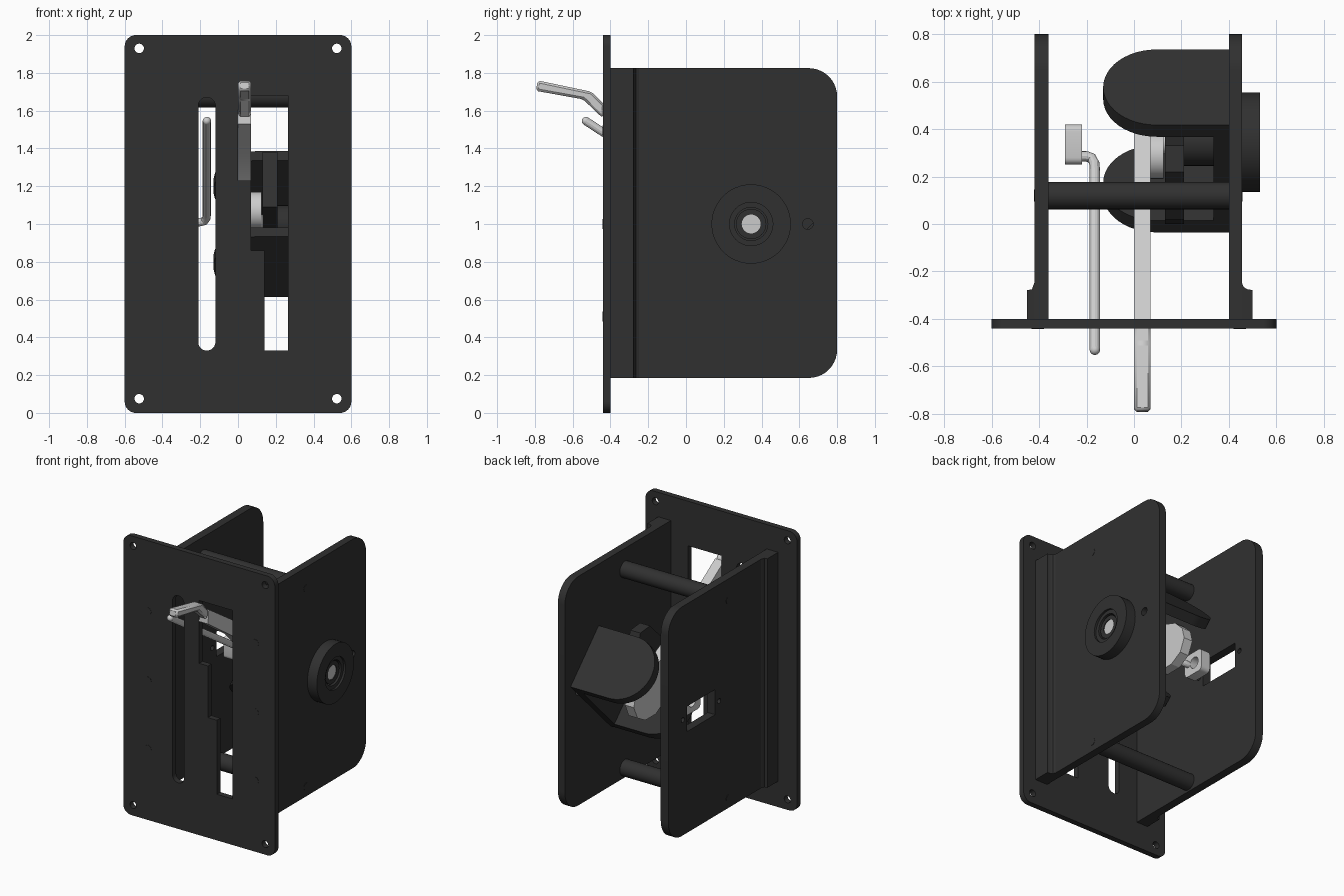
import bpy, bmesh
from math import sin, cos, pi
from mathutils import Matrix, Vector

if "Cube" in bpy.data.objects:
    bpy.data.objects.remove(bpy.data.objects["Cube"])


def material(name, v):
    m = bpy.data.materials.new(name)
    m.diffuse_color = (v, v, v, 1)
    m.use_nodes = True
    m.node_tree.nodes["Principled BSDF"].inputs["Base Color"].default_value = m.diffuse_color
    return m


DARK, LIGHT = material("dark_metal", 0.03), material("bare_metal", 0.55)

# Frames map (u, v, depth) to world space
FRAMES = {
    "y": Matrix(((1, 0, 0, 0), (0, 0, 1, 0), (0, 1, 0, 0), (0, 0, 0, 1))),
    "x": Matrix(((0, 0, 1, 0), (1, 0, 0, 0), (0, 1, 0, 0), (0, 0, 0, 1))),
    "z": Matrix.Identity(4),
}


def arc(u, v, r, a0, a1, n):
    return [(u + r * cos(a0 + (a1 - a0) * i / n), v + r * sin(a0 + (a1 - a0) * i / n))
            for i in range(n + 1)]


def circle(u, v, r, n=32):
    return arc(u, v, r, 0, 2 * pi * (n - 1) / n, n - 1)


def rect(u0, v0, u1, v1, radii=(0, 0, 0, 0), n=10):
    pts = []
    corners = ((u1, v1, -1, -1), (u0, v1, 1, -1), (u0, v0, 1, 1), (u1, v0, -1, 1))
    for k, ((u, v, su, sv), r) in enumerate(zip(corners, radii)):
        pts += arc(u + su * r, v + sv * r, r, k * pi / 2, (k + 1) * pi / 2, n) if r else [(u, v)]
    return pts


def finish(ob, mat, smooth=True):
    ob.data.materials.append(mat)
    bpy.ops.object.select_all(action='DESELECT')
    ob.select_set(True)
    bpy.context.view_layer.objects.active = ob
    if smooth:
        bpy.ops.object.shade_smooth_by_angle(angle=0.5)
    return ob


def slab(name, frame, lo, hi, outline, holes=(), mat=DARK):
    """Extrude an outline with holes from depth lo to depth hi."""
    M = FRAMES[frame] if isinstance(frame, str) else frame
    bm = bmesh.new()
    edges = []
    for loop in [outline, *holes]:
        vs = [bm.verts.new((u, v, 0)) for u, v in loop]
        edges += [bm.edges.new((vs[i - 1], vs[i])) for i in range(len(vs))]
    if holes:
        bmesh.ops.triangle_fill(bm, edges=edges, use_beauty=True, use_dissolve=False)
    else:
        bm.faces.new(vs)
    for v in bm.verts:
        v.co.z = lo
    top = bmesh.ops.extrude_face_region(bm, geom=bm.faces[:], use_keep_orig=True)["geom"]
    for v in top:
        if isinstance(v, bmesh.types.BMVert):
            v.co.z = hi
    bm.transform(M)
    bmesh.ops.recalc_face_normals(bm, faces=bm.faces)
    me = bpy.data.meshes.new(name)
    bm.to_mesh(me)
    bm.free()
    ob = bpy.data.objects.new(name, me)
    bpy.context.collection.objects.link(ob)
    return finish(ob, mat)


# Front plate with corner holes, straight slot and stepped gate
gate = [(0, 1.68), (0, 1.23), (.07, 1.23), (.07, .86), (.14, .86), (.14, .33), (.265, .33), (.265, 1.68)]
slot = rect(-.21, .33, -.12, 1.67, (.044,) * 4)
corner_holes = [circle(x, z, .025, 20) for x in (-.523, .523) for z in (.075, 1.93)]
slab("front_plate", "y", -.44, -.40, rect(-.6, 0, .6, 2, (.06,) * 4), [gate, slot, *corner_holes])
for x in (-.405, .445):
    for z in (.51, 1.0, 1.495):
        slab("plate_screw", "y", -.442, -.38, circle(x, z, .026, 20))

# Side plates with thickened front flanges
side = rect(-.40, .185, .80, 1.825, (.15, 0, 0, .15))
slab("right_side_plate", "x", .40, .455, side, [circle(.345, 1, .09), circle(.645, 1, .028, 20)])
slab("left_side_plate", "x", -.42, -.36, side,
     [rect(.27, .91, .59, 1.09), circle(.635, 1.012, .018, 16), circle(.225, .99, .018, 16)])
for name, inner, outer in (("right_flange", .45, .50), ("left_flange", -.415, -.45)):
    s = 1 if outer > 0 else -1
    slab(name, "z", .185, 1.825,
         [(inner, -.40), (outer, -.40), (outer, -.278), (outer - .02 * s, -.276),
          (inner + .012 * s, -.266), (inner + .006 * s, -.25), (inner, -.24)])

# Spacer rods and their end screws
for z in (.255, 1.675):
    slab("spacer_rod", "x", -.36, .40, circle(.12, z, .058))
    slab("spacer_screw", "x", -.422, .457, circle(.12, z, .026, 20))

# Bearing boss and pivot shaft
slab("bearing_boss", "x", .455, .53, circle(.345, 1, .21, 48), [circle(.345, 1, .115)])
slab("bearing_ring", "x", .40, .515, circle(.345, 1, .115), [circle(.345, 1, .088)])
slab("bearing_sleeve", "x", .335, .505, circle(.345, 1, .08), [circle(.345, 1, .05)])
slab("pivot_shaft", "x", 0, .50, circle(.345, 1, .05), mat=LIGHT)

# Tilted channel bracket: base on the right wall and two rounded paddles
h = .5 ** .5
tilt = Matrix(((1, 0, 0, .0), (0, h, h, .35), (0, -h, h, 1.0), (0, 0, 0, 1)))
paddle = [(.40, -.225), (.40, .225)] + arc(.095, 0, .225, pi / 2, 3 * pi / 2, 24)
slab("upper_paddle", tilt, .25, .32, paddle)
slab("lower_paddle", tilt, -.32, -.25, paddle)
slab("bracket_base", tilt, -.25, .25, rect(.335, -.225, .40, .225))

# Detent arm and drum on the shaft
slab("detent_drum", "x", .21, .335, circle(.345, 1, .10))
arm = [(.42, 1.07), (.33, 1.37), (.22, 1.38), (.02, 1.18), (.0, 1.09), (.26, .91), (.34, .90)]
slab("detent_arm", "x", .13, .21, arm)
slab("lever_collar", "x", .07, .125, circle(.29, 1.07, .10), mat=LIGHT)

# Gate lever: flat blade widening to the hub, with an angled handle
blade = [(-.43, 1.63), (-.05, 1.38), (.30, 1.19), (.50, 1.12), (.57, 1.05), (.59, .97), (.55, .88),
         (.46, .83), (.34, .83), (.22, .90), (.05, 1.12), (-.15, 1.33), (-.44, 1.53)]
slab("lever_blade", "x", 0, .07, blade, mat=LIGHT)
handle = slab("lever_handle", "x", 0, .07,
              [(-.785, 1.76), (-.50, 1.70), (-.43, 1.63), (-.44, 1.56), (-.545, 1.66), (-.795, 1.705)],
              mat=LIGHT)
bev = handle.modifiers.new("bevel", 'BEVEL')
bev.width, bev.segments = .012, 1

# Indicator rod: bent wire from the slot to an eye block
path = [(-.165, -.53, 1.545), (-.165, .22, 1.055), (-.167, .255, 1.032),
        (-.178, .277, 1.015), (-.20, .285, 1.01), (-.25, .285, 1.008)]
cu = bpy.data.curves.new("indicator_rod", 'CURVE')
cu.dimensions, cu.bevel_depth, cu.bevel_resolution, cu.use_fill_caps = '3D', .022, 4, True
sp = cu.splines.new('POLY')
sp.points.add(len(path) - 1)
for p, c in zip(sp.points, path):
    p.co = (*c, 1)
rod = bpy.data.objects.new("indicator_rod", cu)
bpy.context.collection.objects.link(rod)
bpy.ops.object.select_all(action='DESELECT')
rod.select_set(True)
bpy.context.view_layer.objects.active = rod
bpy.ops.object.convert(target='MESH')
finish(bpy.context.view_layer.objects.active, LIGHT)
bpy.ops.mesh.primitive_uv_sphere_add(segments=16, ring_count=10, radius=.022, location=path[0])
tip = bpy.context.object
tip.name = "indicator_tip"
finish(tip, LIGHT)
slab("indicator_eye", "x", -.29, -.22, rect(.25, .92, .42, 1.08, (.03,) * 4, 5),
     [circle(.345, 1, .04, 20)], mat=LIGHT)
